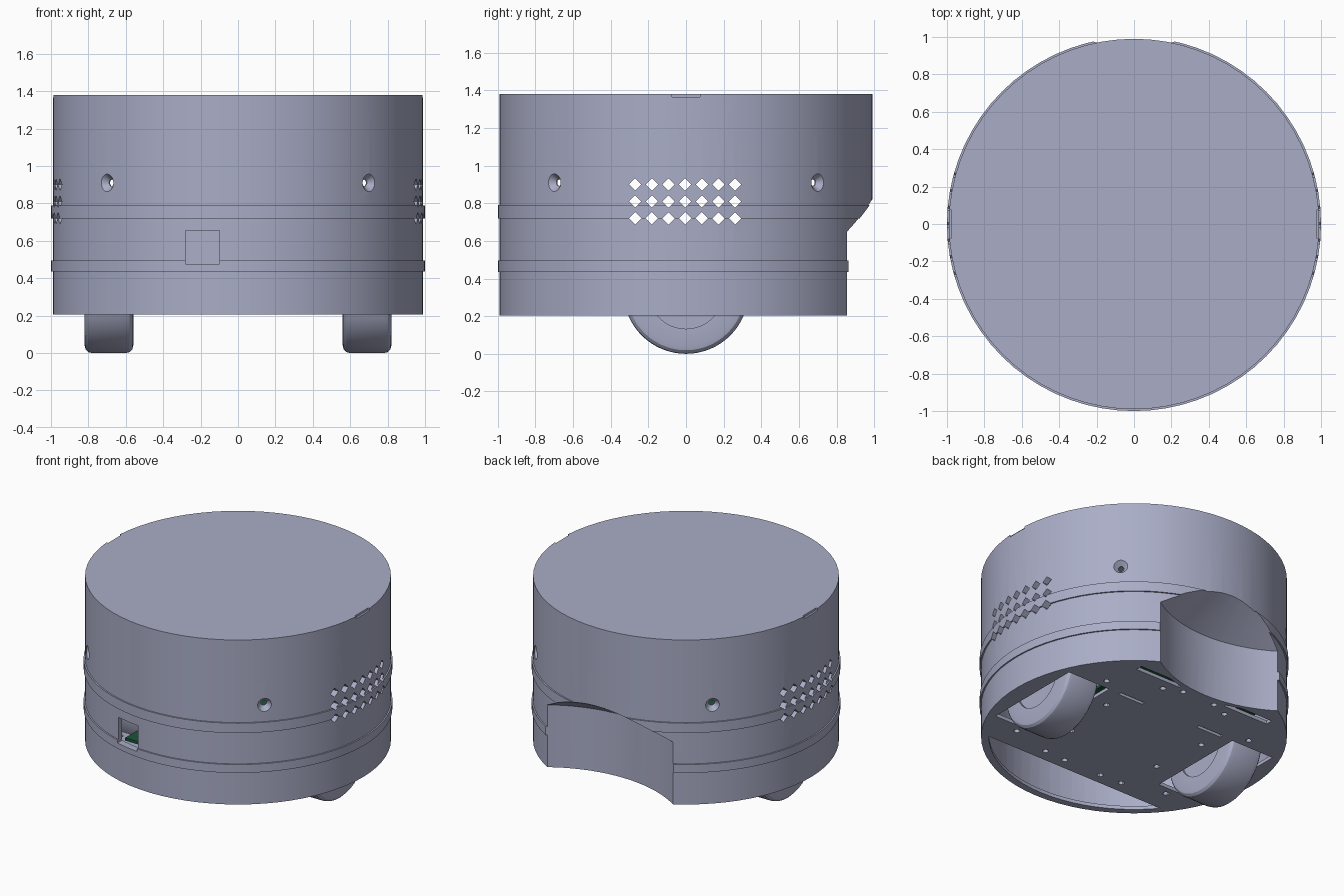
import bpy, bmesh, math
from mathutils import Matrix, Vector

if "Cube" in bpy.data.objects:
    bpy.data.objects.remove(bpy.data.objects["Cube"], do_unlink=True)


def material(name, rgb):
    m = bpy.data.materials.new(name)
    m.use_nodes = True
    m.diffuse_color = (*rgb, 1)
    m.node_tree.nodes["Principled BSDF"].inputs["Base Color"].default_value = (*rgb, 1)
    return m


grey = material("blue grey plastic", (0.40, 0.42, 0.57))
green = material("board green", (0.01, 0.09, 0.04))


def finish(bm, name, mat):
    bmesh.ops.recalc_face_normals(bm, faces=bm.faces)
    me = bpy.data.meshes.new(name)
    bm.to_mesh(me)
    bm.free()
    me.materials.append(mat)
    ob = bpy.data.objects.new(name, me)
    bpy.context.collection.objects.link(ob)
    return ob


def lathe(name, profile, steps=72, centre=(0, 0, 0), turn=Matrix()):
    """Spin a (radius, height) profile round the vertical axis."""
    bm = bmesh.new()
    vs = [bm.verts.new((r, 0, z)) for r, z in profile]
    es = [bm.edges.new(pair) for pair in zip(vs, vs[1:])]
    bmesh.ops.spin(bm, geom=vs + es, cent=(0, 0, 0), axis=(0, 0, 1),
                   angle=math.tau, steps=steps, use_merge=True)
    bmesh.ops.remove_doubles(bm, verts=bm.verts, dist=1e-5)
    bm.transform(Matrix.Translation(centre) @ turn)
    return finish(bm, name, grey)


def boxes(name, items, mat=grey, turn=Matrix()):
    """One mesh of several (centre, size) boxes."""
    bm = bmesh.new()
    for c, s in items:
        bmesh.ops.create_cube(bm, size=1, matrix=Matrix.Translation(c) @ turn
                              @ Matrix.Diagonal((*s, 1)))
    return finish(bm, name, mat)


def cut(ob, cutter, mode='DIFFERENCE', keep=False):
    mod = ob.modifiers.new("cut", 'BOOLEAN')
    mod.operation, mod.object, mod.solver = mode, cutter, 'EXACT'
    bpy.context.view_layer.objects.active = ob
    bpy.ops.object.modifier_apply(modifier=mod.name)
    if not keep:
        bpy.data.objects.remove(cutter, do_unlink=True)


def smooth(ob):
    bpy.ops.object.select_all(action='DESELECT')
    ob.select_set(True)
    bpy.context.view_layer.objects.active = ob
    bpy.ops.object.shade_smooth_by_angle()


BASE, TOP, R = 0.205, 1.38, 0.99


def dock(grow=0.0):
    """Concave docking bay with a sloped roof, cut into the back."""
    return lathe("dock_cutter", [(0, 0), (0.908 + grow, 0), (0.908 + grow, 0.65 + grow),
                                 (0.62 + grow, 0.825 + grow), (0, 0.825 + grow)],
                 96, (0, 1.617, 0))


# Body shell with two raised bands, hollowed out
profile = [(0, BASE), (R, BASE)]
for low, high in ((0.435, 0.495), (0.72, 0.79)):
    profile += [(R, low), (1, low), (1, high), (R, high)]
shell = lathe("body_shell", profile + [(R, TOP), (0, TOP)])
cut(shell, dock())
hollow = lathe("hollow_cutter", [(0, 0.1), (0.95, 0.1), (0.95, 1.35), (0, 1.35)])
cut(hollow, dock(0.03))
cut(shell, hollow)

# Diamond vents running through both sides
side = 0.033 * math.sqrt(2)
vents = [((0, -0.27 + 0.0885 * i, 0.72 + 0.09 * j), (2.4, side, side))
         for i in range(7) for j in range(3)]
cut(shell, boxes("vent_cutter", vents, turn=Matrix.Rotation(math.pi / 4, 4, 'X')))

# Front window and the top edge notches
cut(shell, boxes("window_cutter", [((-0.19, -0.97, 0.565), (0.18, 0.2, 0.18))]))
cut(shell, boxes("edge_cutter", [((s * 0.995, 0, TOP), (0.04, 0.15, 0.03)) for s in (-1, 1)]))

# Four countersunk screw holes on the diagonals
for k in range(4):
    d = Vector((1, 0, 0))
    d.rotate(Matrix.Rotation(math.pi / 4 + k * math.pi / 2, 3, 'Z'))
    hole = lathe("screw_cutter", [(0, -0.15), (0.018, -0.15), (0.018, -0.033),
                                  (0.05, 0.003), (0.05, 0.05), (0, 0.05)], 24,
                 d * R + Vector((0, 0, 0.91)), d.to_track_quat('Z', 'Y').to_matrix().to_4x4())
    cut(shell, hole)
smooth(shell)

# Floor plate with openings
floor = lathe("floor_plate", [(0, BASE), (0.96, BASE), (0.96, 0.23), (0, 0.23)])
cut(floor, dock(0.01))
front = lathe("front_cutter", [(0, 0.1), (0.94, 0.1), (0.94, 0.3), (0, 0.3)])
cut(front, boxes("front_limit", [((0, -1.1, 0.2), (3, 1, 1))]), 'INTERSECT')
cut(floor, front)
openings = []
for s in (-1, 1):
    openings += [((s * 0.69, 0, 0.2), (0.34, 0.74, 0.2)),
                 ((s * 0.37, 0.705, 0.2), (0.36, 0.05, 0.2)),
                 ((s * 0.33, 0.37, 0.2), (0.2, 0.025, 0.2))]
cut(floor, boxes("opening_cutter", openings))
bm = bmesh.new()
for x, y in ((0.6, 0.44), (0.26, 0.6), (0.13, 0.65), (0.32, -0.51),
             (0.15, -0.52), (0.36, -0.2), (0.4, 0.2), (0.63, -0.43)):
    for s in (-1, 1):
        bmesh.ops.create_cone(bm, cap_ends=True, segments=12, radius1=0.02, radius2=0.02,
                              depth=0.2, matrix=Matrix.Translation((s * x, y, 0.2)))
cut(floor, finish(bm, "hole_cutter", grey))
smooth(floor)

# Circuit board lying above the floor
boxes("circuit_board", [((0, 0.07, 0.29), (1.0, 1.26, 0.02))], green)

# Drive wheels with rounded tyres and recessed hubs
half = [(0, -0.115), (0.2, -0.115), (0.2, -0.13), (0.293, -0.13),
        (0.314, -0.125), (0.328, -0.111), (0.333, -0.09)]
tyre = half + [(r, -z) for r, z in reversed(half)]
for s, label in ((-1, "right"), (1, "left")):
    smooth(lathe(label + "_wheel", tyre, 64, (s * 0.69, 0, 0.333),
                 Matrix.Rotation(math.pi / 2, 4, 'Y')))
